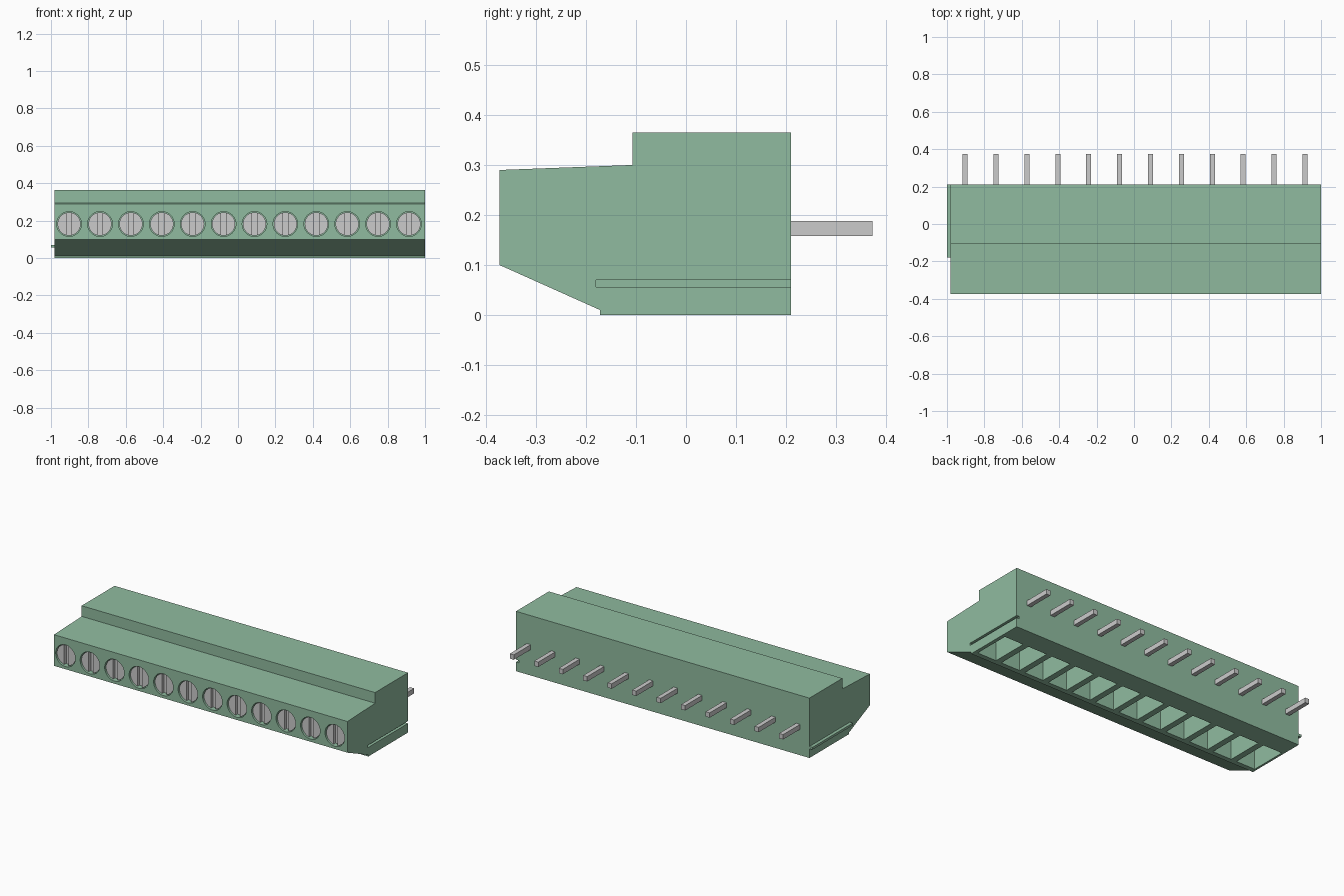
import bpy, bmesh
from math import pi
from mathutils import Matrix, Vector

if "Cube" in bpy.data.objects:
    bpy.data.objects.remove(bpy.data.objects["Cube"])

COUNT, PITCH, FIRST = 12, 0.1652, -0.903
XS = [FIRST + PITCH * i for i in range(COUNT)]

green = bpy.data.materials.new("green_plastic")
green.diffuse_color = (0.28, 0.5, 0.35, 1)
green.use_nodes = True
green.node_tree.nodes["Principled BSDF"].inputs["Base Color"].default_value = green.diffuse_color


def add_box(bm, lo, hi):
    lo, hi = Vector(lo), Vector(hi)
    m = Matrix.Translation((lo + hi) / 2) @ Matrix.Diagonal((*(hi - lo), 1))
    bmesh.ops.create_cube(bm, size=1, matrix=m)


def add_cylinder(bm, x, z, r, y0, y1, segments=40):
    m = Matrix.Translation((x, (y0 + y1) / 2, z)) @ Matrix.Rotation(pi / 2, 4, 'X')
    bmesh.ops.create_cone(bm, cap_ends=True, segments=segments, radius1=r,
                          radius2=r, depth=y1 - y0, matrix=m)


def finish(bm, name, mat=None):
    bmesh.ops.recalc_face_normals(bm, faces=bm.faces)
    me = bpy.data.meshes.new(name)
    bm.to_mesh(me)
    bm.free()
    ob = bpy.data.objects.new(name, me)
    bpy.context.collection.objects.link(ob)
    if mat:
        me.materials.append(mat)
    return ob


def select(ob):
    bpy.ops.object.select_all(action='DESELECT')
    ob.select_set(True)
    bpy.context.view_layer.objects.active = ob


def cut(ob, cutter):
    cutter.hide_render = True
    mod = ob.modifiers.new("cut", 'BOOLEAN')
    mod.operation, mod.solver, mod.object = 'DIFFERENCE', 'EXACT', cutter
    select(ob)
    bpy.ops.object.modifier_apply(modifier=mod.name)
    bpy.data.objects.remove(cutter)


# Housing: stepped side profile extruded along x
profile = [(-0.373, 0.1), (-0.373, 0.29), (-0.107, 0.3), (-0.107, 0.365),
           (0.21, 0.365), (0.21, 0), (-0.172, 0), (-0.172, 0.01)]
bm = bmesh.new()
face = bm.faces.new([bm.verts.new((-0.98, y, z)) for y, z in profile])
ext = bmesh.ops.extrude_face_region(bm, geom=[face])
bmesh.ops.translate(bm, vec=(1.98, 0, 0),
                    verts=[v for v in ext["geom"] if isinstance(v, bmesh.types.BMVert)])
housing = finish(bm, "housing", green)

# Screw holes, wire pockets underneath and the right-hand groove
bm = bmesh.new()
for x in XS:
    add_cylinder(bm, x, 0.182, 0.066, -0.31, -0.40)
    add_box(bm, (x - 0.064, -0.142, -0.05), (x + 0.064, 0.085, 0.2))
add_box(bm, (0.98, -0.18, 0.056), (1.05, 0.25, 0.07))
cut(housing, finish(bm, "housing_cutter"))

# Interlocking rib on the left end
bm = bmesh.new()
add_box(bm, (-1.0, -0.18, 0.056), (-0.975, 0.21, 0.07))
finish(bm, "side_rib", green)

# Slotted clamp screws, just inside their holes
bm = bmesh.new()
slots = bmesh.new()
for x in XS:
    add_cylinder(bm, x, 0.182, 0.062, -0.365, -0.305)
    add_box(slots, (x - 0.014, -0.42, 0.1), (x + 0.014, -0.345, 0.26))
screws = finish(bm, "clamp_screws")
cut(screws, finish(slots, "slot_cutter"))
for ob in (housing, screws):
    select(ob)
    bpy.ops.object.shade_smooth_by_angle(angle=pi / 6)

# Contact pins at the back
bm = bmesh.new()
for x in XS:
    add_box(bm, (x - 0.0135, 0.2, 0.158), (x + 0.0135, 0.373, 0.188))
finish(bm, "contact_pins")
